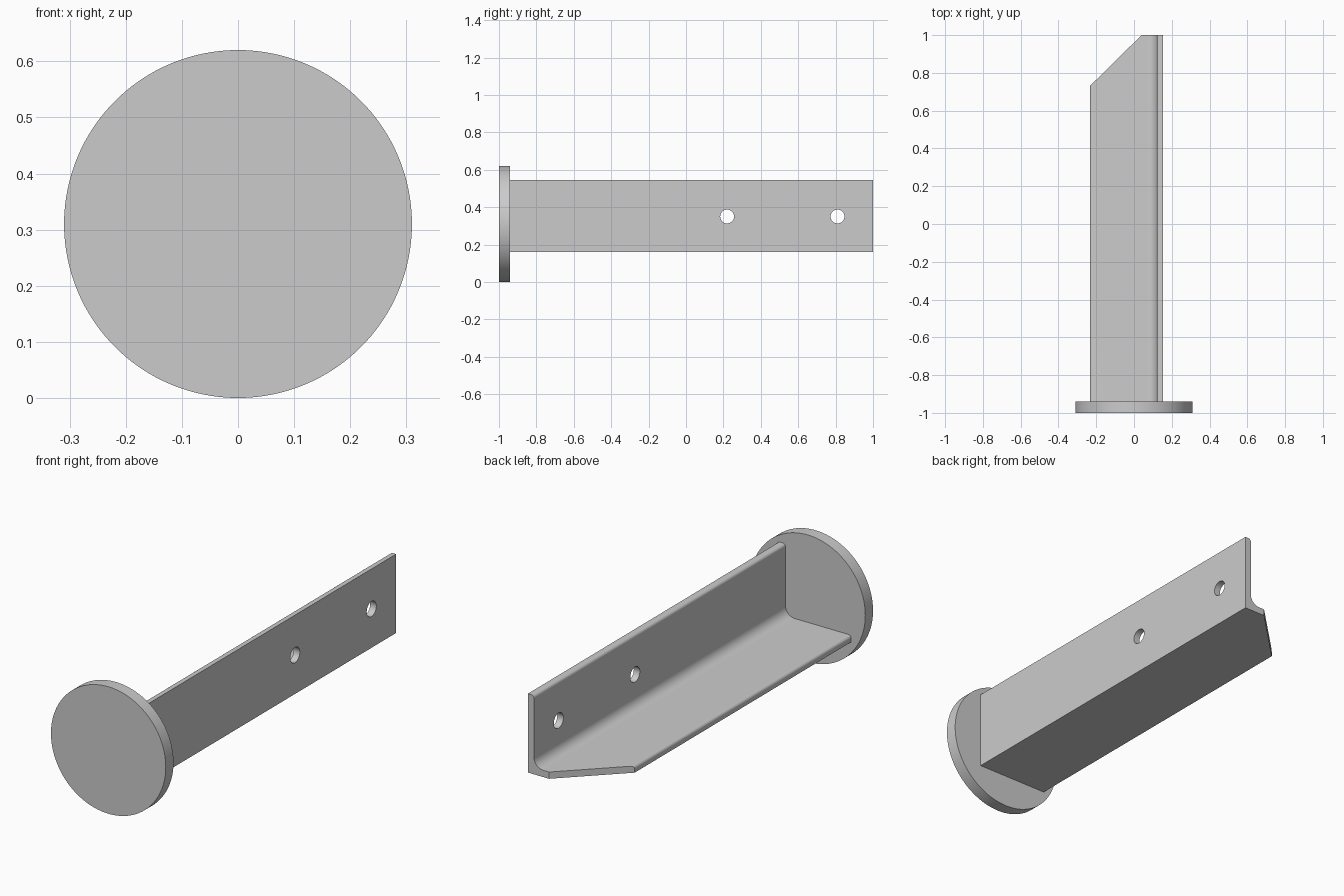
import bpy, bmesh
from math import sin, cos, radians, pi
from mathutils import Vector

if "Cube" in bpy.data.objects:
    bpy.data.objects.remove(bpy.data.objects["Cube"])

X_OUT, X_TOE = 0.154, -0.234      # heel face and horizontal leg tip
Z_LOW, Z_TOP = 0.16, 0.545
THICK, ROOT_R, TOE_R = 0.033, 0.05, 0.015
Y_START, Y_END = -0.94, 1.0


def arc(cx, cz, r, a0, a1, n):
    return [(cx + r * cos(radians(a0 + (a1 - a0) * i / n)),
             cz + r * sin(radians(a0 + (a1 - a0) * i / n))) for i in range(n + 1)]


def activate(obj):
    bpy.ops.object.select_all(action='DESELECT')
    obj.select_set(True)
    bpy.context.view_layer.objects.active = obj


def cylinder(name, radius, depth, loc, rot, sides):
    bpy.ops.mesh.primitive_cylinder_add(vertices=sides, radius=radius, depth=depth,
                                        location=loc, rotation=rot)
    obj = bpy.context.object
    obj.name = name
    return obj


# Round end plate
plate = cylinder("end_plate", 0.31, 0.06, (0, -0.97, 0.31), (pi / 2, 0, 0), 128)
activate(plate)
bpy.ops.object.shade_smooth_by_angle(angle=radians(30))

# L-shaped angle bar with rounded root and toes
xi, zi = X_OUT - THICK, Z_LOW + THICK
profile = [(X_TOE, Z_LOW), (X_OUT, Z_LOW), (X_OUT, Z_TOP)]
profile += arc(xi + TOE_R, Z_TOP - TOE_R, TOE_R, 90, 180, 6)
profile += arc(xi - ROOT_R, zi + ROOT_R, ROOT_R, 0, -90, 12)
profile += arc(X_TOE + TOE_R, zi - TOE_R, TOE_R, 90, 180, 6)

bm = bmesh.new()
face = bm.faces.new([bm.verts.new((x, Y_START, z)) for x, z in profile])
ext = bmesh.ops.extrude_face_region(bm, geom=[face])
bmesh.ops.translate(bm, vec=(0, Y_END - Y_START, 0),
                    verts=[g for g in ext["geom"] if isinstance(g, bmesh.types.BMVert)])

# Mitred corner on the horizontal leg
cut = bmesh.ops.bisect_plane(bm, geom=bm.verts[:] + bm.edges[:] + bm.faces[:],
                             plane_co=Vector((X_TOE, 0.73, 0)),
                             plane_no=Vector((-0.27, 0.274, 0)), clear_outer=True)
bmesh.ops.holes_fill(bm, edges=[g for g in cut["geom_cut"]
                                if isinstance(g, bmesh.types.BMEdge)])
bmesh.ops.recalc_face_normals(bm, faces=bm.faces)
mesh = bpy.data.meshes.new("angle_bar")
bm.to_mesh(mesh)
bm.free()
bar = bpy.data.objects.new("angle_bar", mesh)
bpy.context.collection.objects.link(bar)

# Bolt holes through the vertical leg
for y in (0.22, 0.81):
    cutter = cylinder("hole_cutter", 0.037, 0.2, (X_OUT, y, 0.35), (0, pi / 2, 0), 48)
    cutter.hide_render = True
    activate(bar)
    mod = bar.modifiers.new("hole", 'BOOLEAN')
    mod.operation = 'DIFFERENCE'
    mod.solver = 'EXACT'
    mod.object = cutter
    bpy.ops.object.modifier_apply(modifier=mod.name)
    bpy.data.objects.remove(cutter)

activate(bar)
bpy.ops.object.shade_smooth_by_angle(angle=radians(30))
